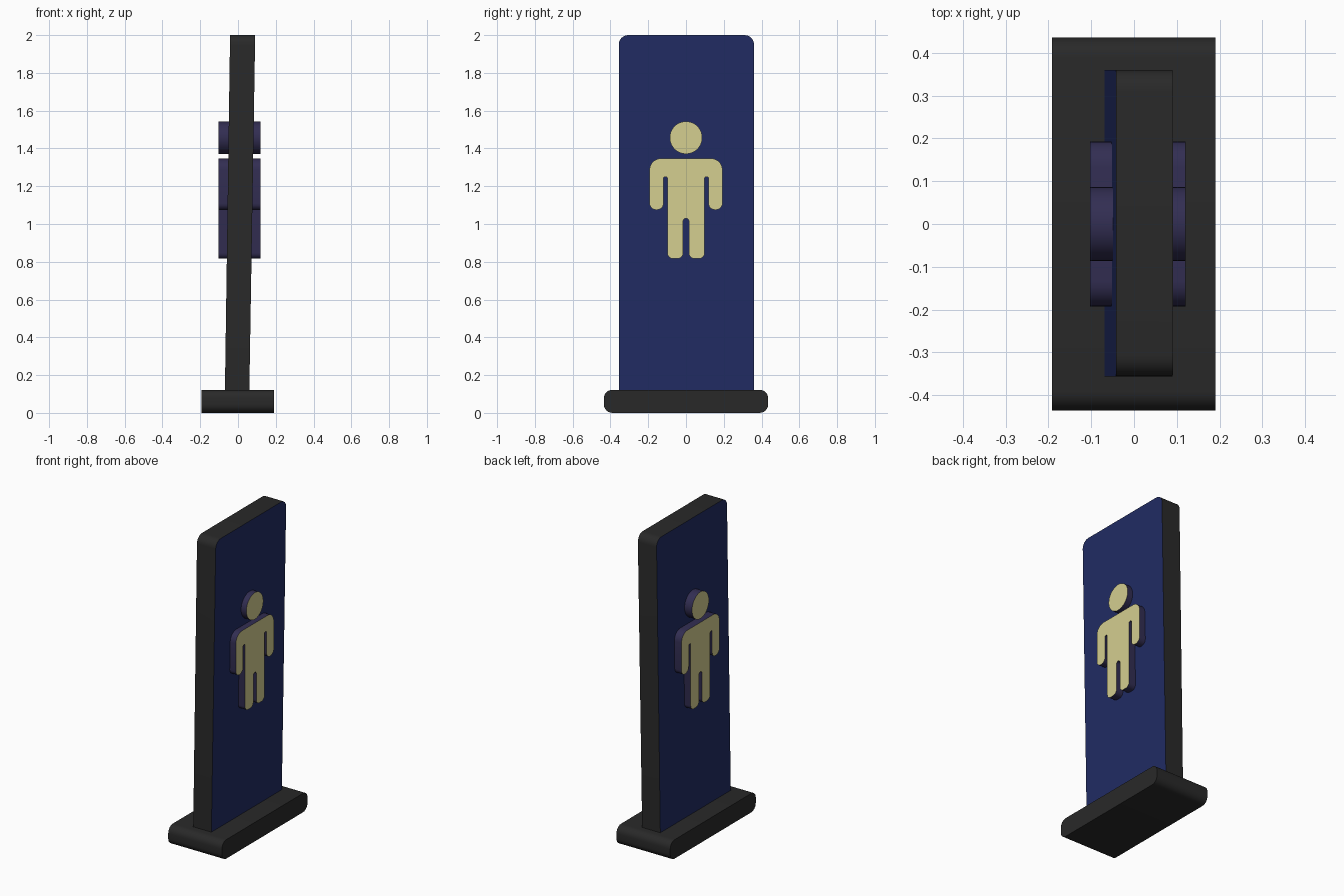
import bpy, bmesh, math
from mathutils import Vector

if "Cube" in bpy.data.objects:
    bpy.data.objects.remove(bpy.data.objects["Cube"])


def material(name, rgb):
    m = bpy.data.materials.new(name)
    m.diffuse_color = (*rgb, 1)
    m.use_nodes = True
    m.node_tree.nodes["Principled BSDF"].inputs["Base Color"].default_value = m.diffuse_color
    return m


CHARCOAL = material("charcoal", (0.022, 0.022, 0.022))
NAVY = material("navy blue", (0.015, 0.025, 0.125))
INDIGO = material("dark indigo", (0.032, 0.027, 0.085))
CREAM = material("cream", (0.66, 0.62, 0.28))


def rounded(points, steps=6):
    """Right-angled (y, z, radius) corners -> filleted outline."""
    out = []
    n = len(points)
    for i, (y, z, r) in enumerate(points):
        p = Vector((y, z))
        if r == 0:
            out.append(p)
            continue
        d1 = (Vector(points[i - 1][:2]) - p).normalized()
        d2 = (Vector(points[(i + 1) % n][:2]) - p).normalized()
        c = p + r * (d1 + d2)
        for k in range(steps + 1):
            t = math.pi / 2 * k / steps
            out.append(c - r * (d2 * math.cos(t) + d1 * math.sin(t)))
    return out


def prism(name, outline, x_left, x_right, side, cap):
    """Extrude a y-z outline along x; the x limits may depend on z."""
    bm = bmesh.new()
    a = [bm.verts.new((x_left(p.y), p.x, p.y)) for p in outline]
    b = [bm.verts.new((x_right(p.y), p.x, p.y)) for p in outline]
    n = len(outline)
    for ring in (a, b):
        bm.faces.new(ring).material_index = 1
    for i in range(n):
        j = (i + 1) % n
        bm.faces.new((a[i], a[j], b[j], b[i]))
    bmesh.ops.recalc_face_normals(bm, faces=bm.faces)
    me = bpy.data.meshes.new(name)
    bm.to_mesh(me)
    bm.free()
    me.materials.append(side)
    me.materials.append(cap)
    ob = bpy.data.objects.new(name, me)
    bpy.context.collection.objects.link(ob)
    bpy.ops.object.select_all(action='DESELECT')
    ob.select_set(True)
    bpy.context.view_layer.objects.active = ob
    bpy.ops.object.shade_smooth_by_angle(angle=math.radians(30))
    return ob


def const(v):
    return lambda z: v


# Foot slab with rounded ends
prism("base", rounded([(-0.435, 0, 0.045), (0.435, 0, 0.045),
                       (0.435, 0.122, 0.045), (-0.435, 0.122, 0.045)]),
      const(-0.192), const(0.19), CHARCOAL, CHARCOAL)

# Slightly leaning panel: charcoal edge, navy faces
def panel_left(z):
    return -0.071 + 0.0145 * z


def panel_right(z):
    return 0.058 + 0.0165 * z


prism("sign_panel", rounded([(-0.356, 0.1, 0), (0.36, 0.1, 0),
                             (0.36, 2.0, 0.05), (-0.356, 2.0, 0.05)]),
      panel_left, panel_right, CHARCOAL, NAVY)

# Pictogram outlines: half body mirrored, round head
half = [(0.193, 1.347, 0.06), (0.193, 1.075, 0.034), (0.119, 1.075, 0.034),
        (0.119, 1.25, 0.008), (0.099, 1.25, 0.008), (0.099, 0.817, 0.03),
        (0.015, 0.817, 0.03), (0.015, 1.03, 0.0145)]
body = rounded(half + [(-y, z, r) for y, z, r in reversed(half)])
head = [Vector((0.086 * math.cos(t), 1.457 + 0.086 * math.sin(t)))
        for t in (2 * math.pi * k / 40 for k in range(40))]

# Raised pictograms on both faces
for part, outline in (("head", head), ("body", body)):
    prism("right_figure_" + part, outline, const(0.06), const(0.12), INDIGO, CREAM)
    prism("left_figure_" + part, outline, const(-0.103), const(-0.03), INDIGO, CREAM)
